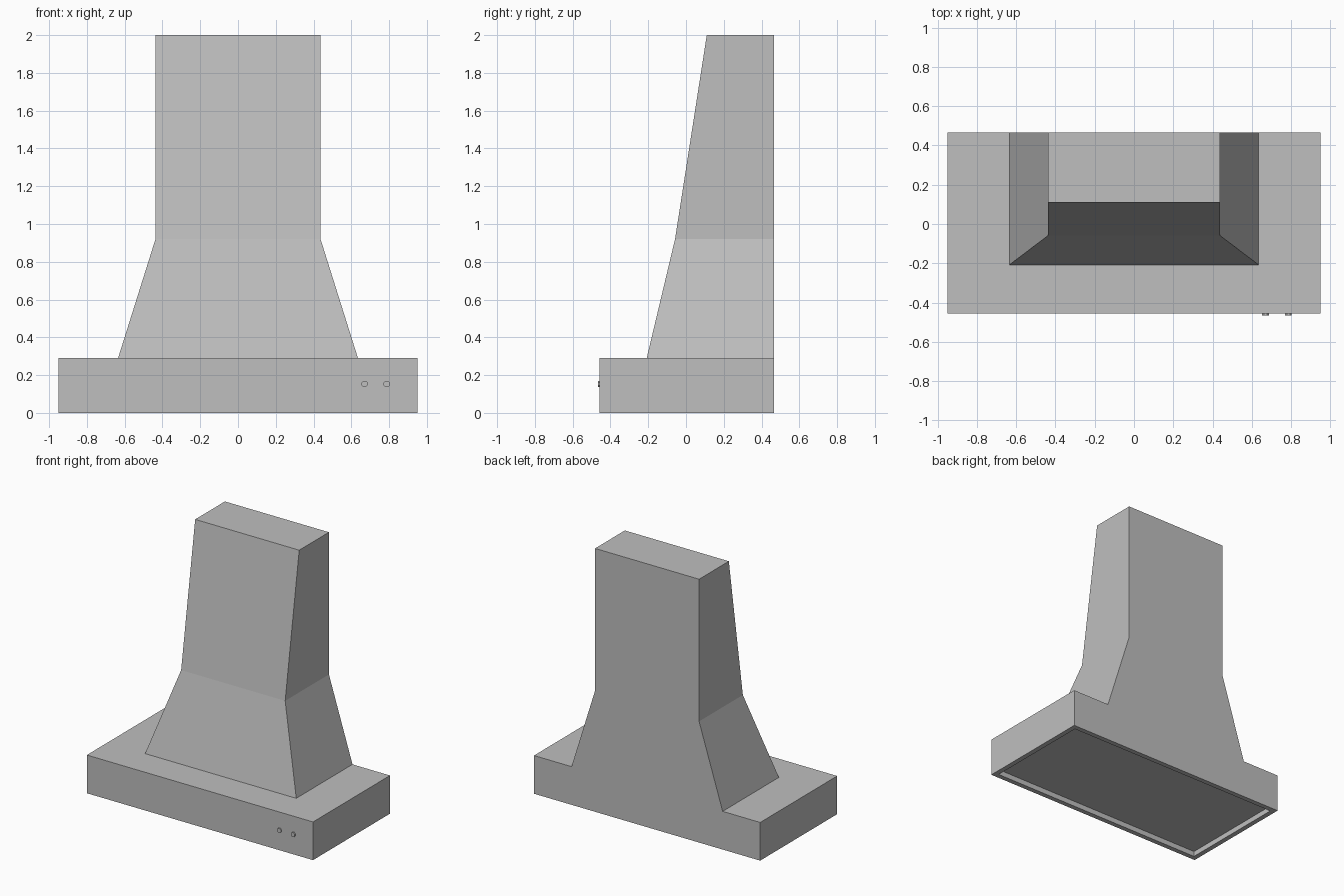
import bpy
import bmesh
from math import pi
from mathutils import Matrix

cube = bpy.data.objects.get("Cube")
if cube:
    bpy.data.objects.remove(cube, do_unlink=True)

steel = bpy.data.materials.new("brushed_grey")
steel.use_nodes = True
GREY = (0.52, 0.52, 0.52, 1)
steel.diffuse_color = GREY
steel.node_tree.nodes["Principled BSDF"].inputs["Base Color"].default_value = GREY

BACK = 0.467
FRONT = -0.457
CANOPY_TOP = 0.29


def add_object(name, bm):
    bmesh.ops.recalc_face_normals(bm, faces=bm.faces)
    mesh = bpy.data.meshes.new(name)
    bm.to_mesh(mesh)
    bm.free()
    mesh.materials.append(steel)
    obj = bpy.data.objects.new(name, mesh)
    bpy.context.collection.objects.link(obj)
    return obj


def ring(bm, half_width, front, z):
    """Rectangle of vertices reaching from the wall plane to the front."""
    return [bm.verts.new(p) for p in (
        (-half_width, front, z), (half_width, front, z),
        (half_width, BACK, z), (-half_width, BACK, z))]


def loft(bm, sections):
    """Solid through a stack of rectangles; returns its bottom face."""
    rings = [ring(bm, *s) for s in sections]
    for low, high in zip(rings, rings[1:]):
        for i in range(4):
            j = (i + 1) % 4
            bm.faces.new((low[i], low[j], high[j], high[i]))
    bm.faces.new(rings[-1])
    return bm.faces.new(rings[0][::-1])


# Canopy: box with a rim and a shallow recessed underside
bm = bmesh.new()
underside = loft(bm, [(0.95, FRONT, 0), (0.95, FRONT, CANOPY_TOP)])
bmesh.ops.recalc_face_normals(bm, faces=bm.faces)
bmesh.ops.inset_region(bm, faces=[underside], thickness=0.053)
panel = bmesh.ops.extrude_discrete_faces(bm, faces=[underside])["faces"][0]
bmesh.ops.translate(bm, verts=panel.verts, vec=(0, 0, 0.04))
add_object("canopy", bm)

# Chimney: flared lower part and leaning upper part, flat against the wall
bm = bmesh.new()
loft(bm, [(0.635, -0.208, CANOPY_TOP), (0.437, -0.058, 0.92), (0.437, 0.11, 2)])
add_object("chimney", bm)

# Control knobs on the front of the canopy
for name, x in (("inner_knob", 0.67), ("outer_knob", 0.787)):
    bm = bmesh.new()
    bmesh.ops.create_cone(
        bm, cap_ends=True, segments=8, radius1=0.018, radius2=0.018, depth=0.02,
        matrix=Matrix.Translation((x, FRONT, 0.153))
        @ Matrix.Rotation(pi / 2, 4, "X") @ Matrix.Rotation(pi / 8, 4, "Z"))
    add_object(name, bm)
